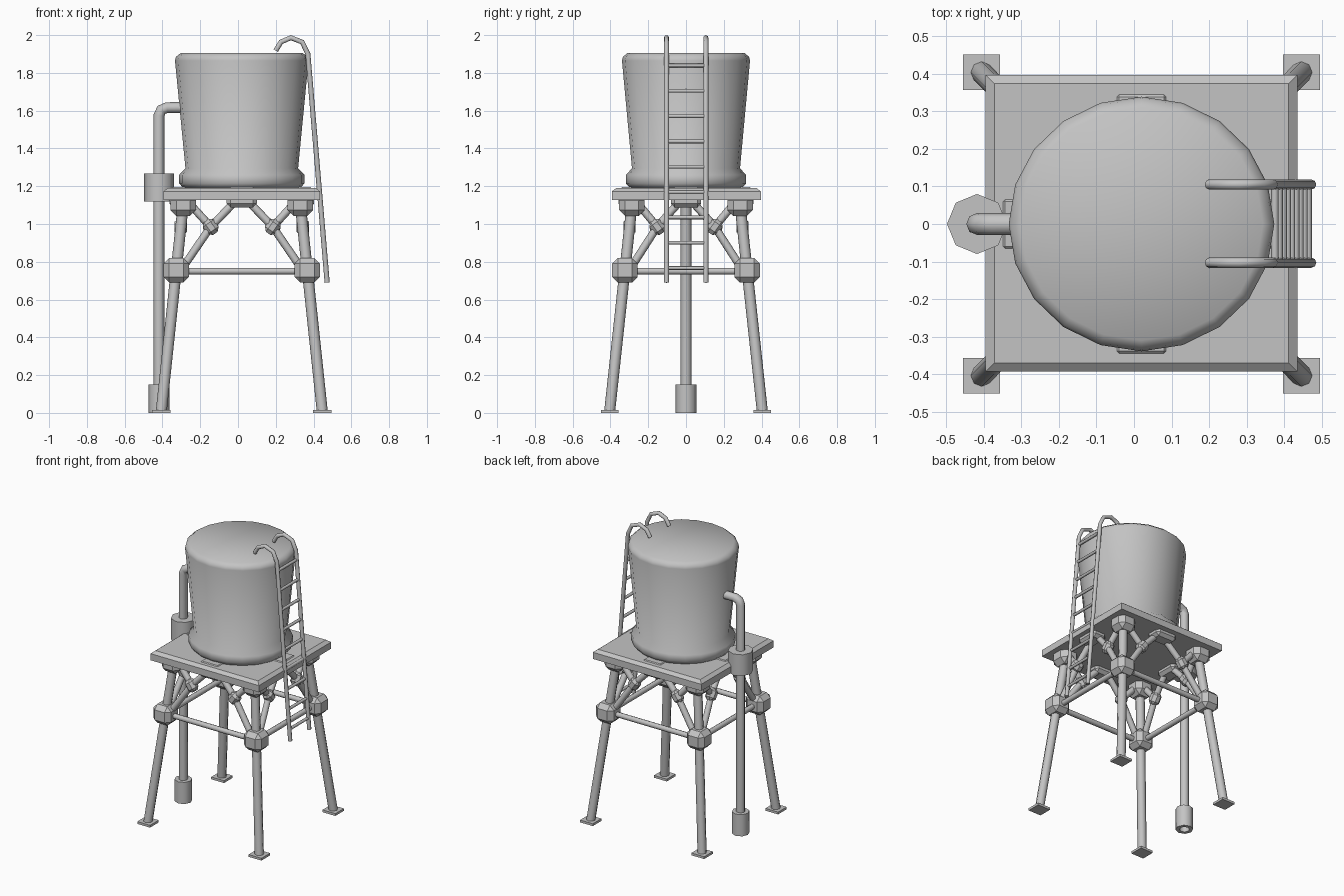
import bpy, bmesh, math
from mathutils import Vector, Matrix

cube = bpy.data.objects.get("Cube")
if cube:
    bpy.data.objects.remove(cube, do_unlink=True)

mat = bpy.data.materials.new("light_grey_metal")
mat.use_nodes = True
GREY = (0.55, 0.55, 0.55, 1)
mat.diffuse_color = GREY
mat.node_tree.nodes["Principled BSDF"].inputs["Base Color"].default_value = GREY
CX = 0.02  # axis of the tower


def finish(ob, angle=None):
    ob.data.materials.clear()
    ob.data.materials.append(mat)
    if angle:
        bpy.ops.object.select_all(action='DESELECT')
        ob.select_set(True)
        bpy.context.view_layer.objects.active = ob
        bpy.ops.object.shade_smooth_by_angle(angle=math.radians(angle))
    return ob


def add_mesh(name, bm, angle=None):
    me = bpy.data.meshes.new(name)
    bm.to_mesh(me)
    bm.free()
    ob = bpy.data.objects.new(name, me)
    bpy.context.collection.objects.link(ob)
    return finish(ob, angle)


def box(name, center, size, bevel=0.0, rot=None):
    bm = bmesh.new()
    bmesh.ops.create_cube(bm, size=1)
    bmesh.ops.scale(bm, vec=size, verts=bm.verts)
    if bevel:
        bmesh.ops.bevel(bm, geom=bm.edges[:], offset=bevel, segments=1, affect='EDGES')
    if rot:
        bmesh.ops.rotate(bm, matrix=rot, verts=bm.verts)
    bmesh.ops.translate(bm, vec=center, verts=bm.verts)
    return add_mesh(name, bm)


def tube(name, points, radius):
    # eight-sided tube swept along a path
    cu = bpy.data.curves.new(name, 'CURVE')
    cu.dimensions = '3D'
    cu.bevel_depth = radius
    cu.bevel_resolution = 2
    cu.use_fill_caps = True
    sp = cu.splines.new('POLY')
    sp.points.add(len(points) - 1)
    for p, co in zip(sp.points, points):
        p.co = (*co, 1)
    ob = bpy.data.objects.new(name, cu)
    bpy.context.collection.objects.link(ob)
    bpy.ops.object.select_all(action='DESELECT')
    ob.select_set(True)
    bpy.context.view_layer.objects.active = ob
    bpy.ops.object.convert(target='MESH')
    return finish(bpy.context.view_layer.objects.active, 50)


def lathe(name, profile, sides, center, x_scale=1.0, angle=50):
    bm = bmesh.new()
    vs = [bm.verts.new((r, 0, z)) for r, z in profile]
    es = [bm.edges.new(pair) for pair in zip(vs, vs[1:])]
    bmesh.ops.spin(bm, geom=vs + es, cent=(0, 0, 0), axis=(0, 0, 1),
                   angle=math.tau, steps=sides, use_duplicate=False)
    bmesh.ops.remove_doubles(bm, verts=bm.verts, dist=0.0005)
    bmesh.ops.recalc_face_normals(bm, faces=bm.faces)
    bmesh.ops.scale(bm, vec=(x_scale, 1, 1), verts=bm.verts)
    bmesh.ops.translate(bm, vec=center, verts=bm.verts)
    return add_mesh(name, bm, angle)


def lean(z):
    # half width of the frame in x and y at a height
    return 0.427 - 0.106 * z, 0.405 - 0.108 * z


# Tank
lathe("tank", [(0, 1.19), (0.297, 1.19), (0.318, 1.215), (0.318, 1.26), (0.286, 1.295),
               (0.339, 1.865), (0.334, 1.885), (0.31, 1.905), (0, 1.905)],
      20, (CX, 0, 0), 1.043, 70)

# Platform with a chamfered top
bm = bmesh.new()
bmesh.ops.create_cube(bm, size=1)
bmesh.ops.scale(bm, vec=(0.83, 0.79, 0.046), verts=bm.verts)
bmesh.ops.translate(bm, vec=(CX, 0.002, 1.149), verts=bm.verts)
top = max(bm.faces, key=lambda f: f.calc_center_median().z)
ring = bmesh.ops.extrude_face_region(bm, geom=[top])
bmesh.ops.delete(bm, geom=[top], context='FACES_ONLY')
for v in [g for g in ring["geom"] if isinstance(g, bmesh.types.BMVert)]:
    v.co.x -= math.copysign(0.023, v.co.x - CX)
    v.co.y -= math.copysign(0.023, v.co.y)
    v.co.z = 1.19
bmesh.ops.recalc_face_normals(bm, faces=bm.faces)
add_mesh("platform", bm)

# Legs, feet and corner joints
for sx, side in ((-1, "right"), (1, "left")):
    for sy, end in ((-1, "front"), (1, "back")):
        def at(z):
            ox, oy = lean(z)
            return Vector((CX + sx * ox, sy * oy, z))
        tag = f"{end}_{side}"
        tube(f"leg_{tag}", [at(0.01), at(1.14)], 0.029)
        box(f"foot_{tag}", at(0.008), (0.098, 0.094, 0.016))
        box(f"middle_joint_{tag}", at(0.755), (0.135, 0.135, 0.13), 0.03)
        box(f"top_joint_{tag}", at(1.1), (0.135, 0.135, 0.115), 0.032)

# Bracing on the four sides
for i, name in enumerate(("front", "left", "back", "right")):
    def on(t, z):
        # point on a side: t runs from its middle (0) to its leg (1 or -1)
        ox, oy = lean(z)
        if i % 2 == 0:
            return Vector((CX + t * ox, -oy if i == 0 else oy, z))
        return Vector((CX + (ox if i == 1 else -ox), t * oy, z))
    tube(f"beam_{name}", [on(-1, 0.75), on(1, 0.75)], 0.018)
    turn = Matrix.Rotation(i * math.pi / 2, 3, 'Z')
    out = turn @ Vector((0, -1, 0))
    box(f"centre_bracket_{name}", on(0, 1.142) + out * 0.022,
        (0.16, 0.11, 0.107), 0.02, turn)
    for s in (-1, 1):
        mid = on(s * 0.51, 0.985)
        tube(f"lower_brace_{name}", [on(s * 0.92, 0.76), mid], 0.021)
        tube(f"inner_brace_{name}", [mid, on(s * 0.08, 1.13)], 0.021)
        tube(f"outer_brace_{name}", [mid, on(s * 0.9, 1.11)], 0.021)
        tilt = turn @ Matrix.Rotation(s * math.radians(35), 3, 'Y')
        box(f"brace_joint_{name}", mid, (0.07, 0.065, 0.085), 0.02, tilt)

# Ladder
def ladder_x(z):
    return 0.47 - 0.1 * (z - 0.69) / 1.21


hook = [(0.472, 0.69), (0.37, 1.9), (0.34, 1.963), (0.28, 1.986), (0.228, 1.964), (0.2, 1.918)]
for y, side in ((-0.103, "front"), (0.105, "back")):
    tube(f"ladder_rail_{side}", [(x, y, z) for x, z in hook], 0.0135)
for k in range(9):
    z = 0.767 + 0.134 * k
    tube("ladder_rung", [(ladder_x(z), -0.103, z), (ladder_x(z), 0.105, z)], 0.01)

# Water pipe with its two collars
PX = -0.418
tube("water_pipe", [(PX, 0, 0.05), (PX, 0, 1.575), (PX + 0.012, 0, 1.604),
                    (PX + 0.042, 0, 1.616), (-0.25, 0, 1.616)], 0.029)
lathe("pipe_base", [(0, 0.04), (0.032, 0.04), (0.032, 0), (0.056, 0), (0.056, 0.15), (0, 0.15)],
      8, (PX, 0, 0), angle=50)
lathe("pipe_valve", [(0, 1.12), (0.08, 1.12), (0.08, 1.267), (0, 1.267)], 8, (PX, 0, 0), angle=50)
